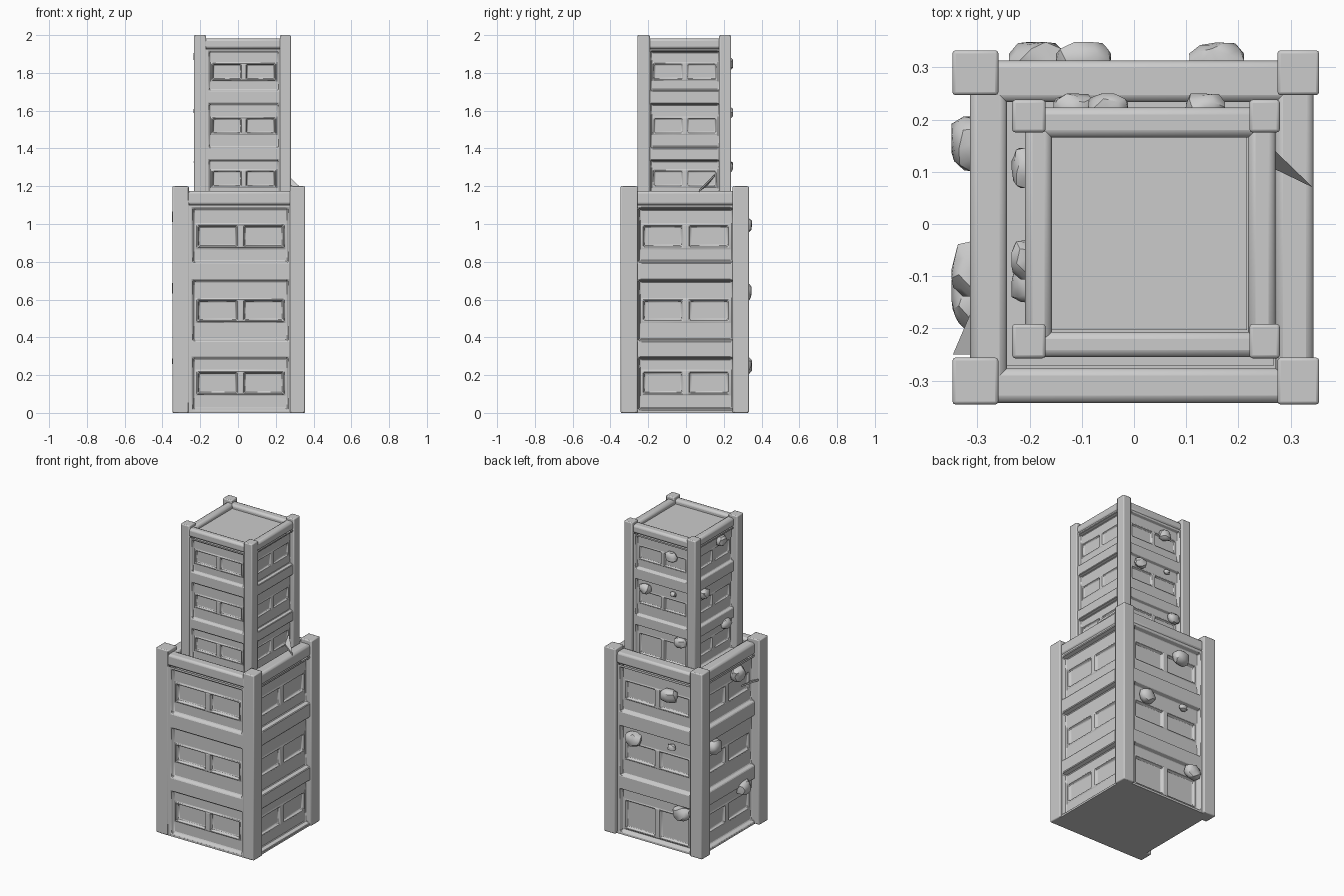
import bpy, bmesh, math, random
from mathutils import Matrix, Vector

random.seed(4)
cube = bpy.data.objects.get("Cube")
if cube:
    bpy.data.objects.remove(cube, do_unlink=True)

stone = bpy.data.materials.new("grey_stone")
stone.use_nodes = True
GREY = (0.6, 0.6, 0.6, 1)
stone.diffuse_color = GREY
stone.node_tree.nodes["Principled BSDF"].inputs["Base Color"].default_value = GREY


def finish(name, bm, place, bevel=0.0, segments=2):
    """Turn a bmesh into a placed, shaded object."""
    bmesh.ops.transform(bm, matrix=place, verts=bm.verts)
    mesh = bpy.data.meshes.new(name)
    bm.to_mesh(mesh)
    bm.free()
    mesh.materials.append(stone)
    ob = bpy.data.objects.new(name, mesh)
    bpy.context.collection.objects.link(ob)
    bpy.ops.object.select_all(action='DESELECT')
    ob.select_set(True)
    bpy.context.view_layer.objects.active = ob
    if bevel:
        mod = ob.modifiers.new("soft_edges", 'BEVEL')
        mod.width = bevel
        mod.segments = segments
        mod.limit_method = 'ANGLE'
    bpy.ops.object.shade_smooth_by_angle(angle=math.radians(35))
    return ob


def box(bm, x, y, z):
    """Add a box given (low, high) on each axis."""
    size = Matrix.Diagonal((x[1] - x[0], y[1] - y[0], z[1] - z[0], 1))
    mid = Matrix.Translation((sum(x) / 2, sum(y) / 2, sum(z) / 2))
    bmesh.ops.create_cube(bm, size=1, matrix=mid @ size)


# Outer half sizes, wall planes and heights of one tower block
HX, HY, TOP, RIM, WALL_TOP = 0.3515, 0.3395, 1.2, 1.175, 1.10
PLANE = {"front": 0.3365, "right": 0.3405, "back": 0.3195, "left": 0.3175}
RECESS = {"front": 0.02, "right": 0.03, "back": 0.025, "left": 0.025}
TURN = {s: Matrix.Rotation(math.radians(90 * i), 4, 'Z') for i, s in enumerate(PLANE)}
# Each storey: panel bottom, window bottom, window top, panel top
FLOORS = [(0.015, 0.095, 0.225, 0.295), (0.38, 0.48, 0.605, 0.705), (0.795, 0.87, 1.0, 1.085)]
# Rubble lumps: side, sideways position, height, size
RUBBLE = [("back", 0.10, 0.99, 1), ("back", -0.155, 0.64, 1), ("back", 0.12, 0.66, 0.5),
          ("back", 0.19, 0.25, 1), ("left", 0.08, 1.04, 1), ("left", -0.16, 0.66, 1),
          ("left", 0.14, 0.28, 1)]


def wall(name, side, place):
    """A wall grid whose panels and windows are inset."""
    floors = list(FLOORS)
    if side == "back":  # tall double door on the ground storey
        floors[0] = (0.015, 0.03, 0.225, 0.295)
    mid = 0.01 if side == "front" else 0.006 if side == "right" else 0
    us = [-0.27] + [mid + s for s in (-0.255, -0.235, -0.015, 0.015, 0.235, 0.255)] + [0.275]
    vs = [0] + [v for f in floors for v in f] + [WALL_TOP]
    bm = bmesh.new()
    rows = [[bm.verts.new((u, -PLANE[side], v)) for u in us] for v in vs]
    panels, frames, panes = [], [], []
    for j in range(len(vs) - 1):
        for i in range(len(us) - 1):
            face = bm.faces.new((rows[j][i], rows[j][i + 1], rows[j + 1][i + 1], rows[j + 1][i]))
            if 1 <= i <= 5 and j % 4:
                panels.append(face)
                if 2 <= i <= 4 and j % 4 == 2:
                    frames.append(face)
                    if i != 3:
                        panes.append(face)
    bm.normal_update()
    rim = 0.012 if side == "front" else 0.005
    for faces, thick, depth in ((panels, 0.01, -RECESS[side]), (frames, 0.007, rim),
                                (panes, 0.01, -rim - 0.012)):
        bmesh.ops.inset_region(bm, faces=faces, thickness=thick, depth=depth, use_even_offset=True)
        bm.normal_update()
    finish(name, bm, place @ TURN[side], 0.004, 1)


def tower(prefix, place):
    # Corner posts
    bm = bmesh.new()
    for x in ((-HX, -HX + 0.088), (HX - 0.08, HX)):
        for y in ((-HY, -HY + 0.09), (HY - 0.086, HY)):
            box(bm, x, y, (0, TOP))
    finish(prefix + "_corner_posts", bm, place, 0.006)

    # Inner core with sunken roof, and the floor slab
    bm = bmesh.new()
    box(bm, (-0.265, 0.265), (-0.265, 0.265), (0.005, 1.14))
    box(bm, (-PLANE["left"], PLANE["right"]), (-PLANE["front"], PLANE["back"]), (0, 0.012))
    finish(prefix + "_core", bm, place)

    # Parapet around the roof
    bm = bmesh.new()
    for side, inner in (("front", 0.27), ("right", 0.268), ("back", 0.24), ("left", 0.247)):
        part = bmesh.new()
        box(part, (-0.30, 0.30), (-PLANE[side], -inner), (WALL_TOP, RIM))
        bmesh.ops.transform(part, matrix=TURN[side], verts=part.verts)
        temp = bpy.data.meshes.new("parapet_piece")
        part.to_mesh(temp)
        part.free()
        bm.from_mesh(temp)
        bpy.data.meshes.remove(temp)
    finish(prefix + "_parapet", bm, place, 0.014)

    for side in PLANE:
        wall(prefix + "_" + side + "_wall", side, place)

    # Broken masonry lumps on the back and left
    for n, (side, u, v, size) in enumerate(RUBBLE):
        bm = bmesh.new()
        bmesh.ops.create_icosphere(bm, subdivisions=2, radius=1)
        for vert in bm.verts:
            vert.co = vert.co * random.uniform(0.82, 1.08)
            vert.co = Vector(max(-0.85, min(0.85, c)) for c in vert.co)
        shape = Matrix.Diagonal((0.062 * size, 0.042 * size, 0.05 * size, 1))
        spot = Matrix.Translation((u, -PLANE[side], v))
        finish(prefix + "_rubble_" + str(n + 1), bm, place @ TURN[side] @ spot @ shape)


def shard(name, corners):
    """A thin broken splinter."""
    bm = bmesh.new()
    face = bm.faces.new([bm.verts.new(c) for c in corners])
    new = bmesh.ops.extrude_face_region(bm, geom=[face])["geom"]
    bmesh.ops.translate(bm, vec=(0, 0, 0.012), verts=[g for g in new if isinstance(g, bmesh.types.BMVert)])
    bmesh.ops.recalc_face_normals(bm, faces=bm.faces)
    finish(name, bm, Matrix.Identity(4))


# Wide lower block, and a smaller copy sunk into its roof
tower("lower", Matrix.Translation((0.0035, -0.0065, 0)))
tower("upper", Matrix.Translation((0.023, -0.0095, 1.124)) @ Matrix.Scale(0.73, 4))

shard("left_splinter", [(-0.30, -0.14, 0.93), (-0.347, -0.25, 0.94), (-0.30, -0.25, 0.92)])
shard("roof_splinter", [(0.26, 0.15, 1.25), (0.343, 0.07, 1.17), (0.26, 0.11, 1.20)])
